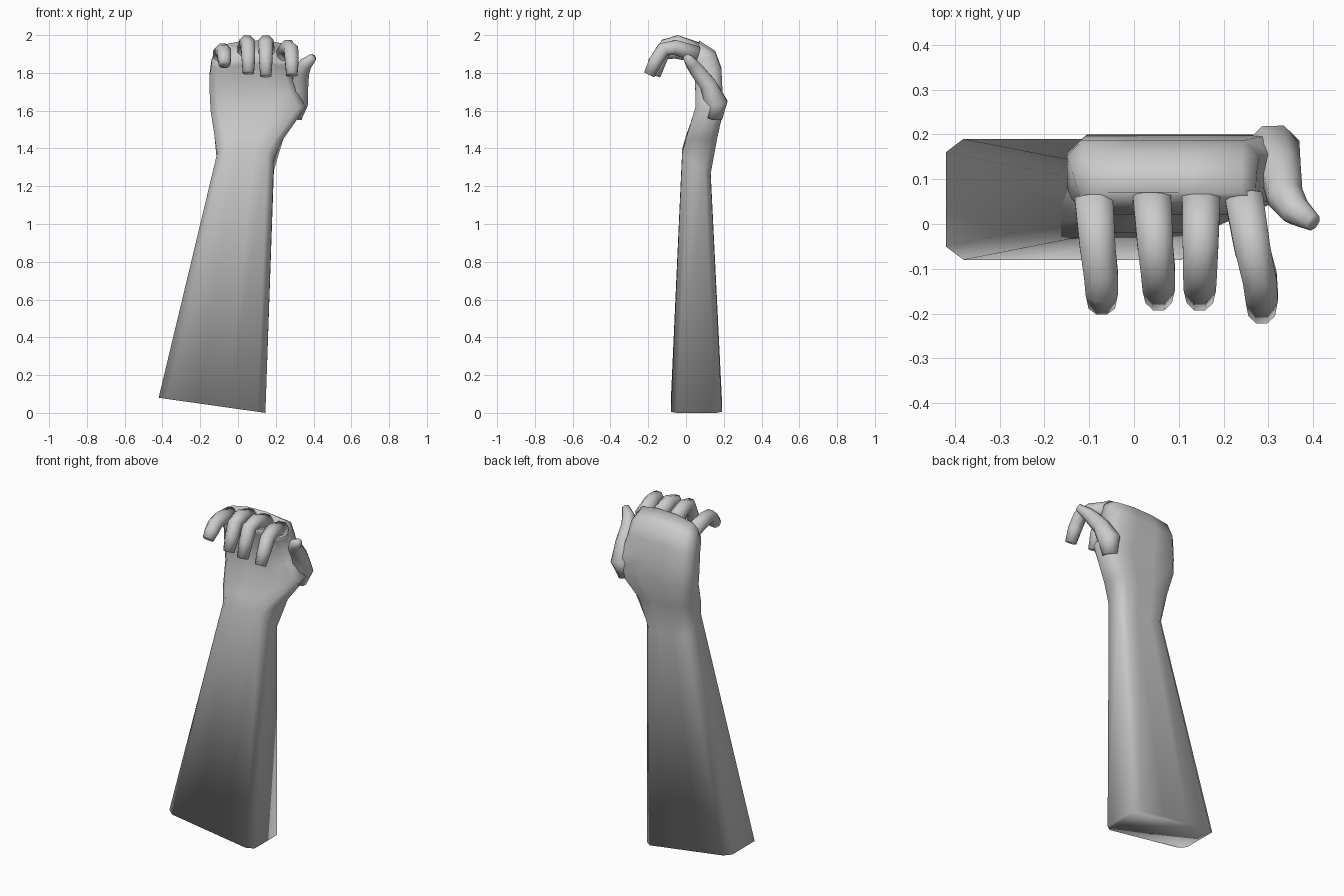
import bpy
import bmesh
from math import cos, sin, pi
from mathutils import Vector

cube = bpy.data.objects.get("Cube")
if cube:
    bpy.data.objects.remove(cube)

skin = bpy.data.materials.new("plain grey")
skin.use_nodes = True
grey = (0.6, 0.6, 0.6, 1)
skin.diffuse_color = grey
skin.node_tree.nodes["Principled BSDF"].inputs["Base Color"].default_value = grey


def loft(name, rings):
    """Skin a list of equal-length point rings into a closed smooth object."""
    bm = bmesh.new()
    loops = [[bm.verts.new(point) for point in ring] for ring in rings]
    for lower, upper in zip(loops, loops[1:]):
        for i in range(len(lower)):
            j = (i + 1) % len(lower)
            bm.faces.new((lower[i], lower[j], upper[j], upper[i]))
    bm.faces.new(loops[0])
    bm.faces.new(loops[-1])
    bmesh.ops.recalc_face_normals(bm, faces=bm.faces)
    for face in bm.faces:
        face.smooth = True
    mesh = bpy.data.meshes.new(name)
    bm.to_mesh(mesh)
    bm.free()
    mesh.materials.append(skin)
    obj = bpy.data.objects.new(name, mesh)
    bpy.context.collection.objects.link(obj)
    return obj


def slab_ring(left, right, front, back, chamfer):
    """Chamfered box section; left/right are (x, z), front/back are (y, z offset)."""
    cu, cv = chamfer
    outline = [(cu, 0), (.35, 0), (.65, 0), (1 - cu, 0), (1, cv), (1, 1 - cv),
               (1 - cu, 1), (.65, 1), (.35, 1), (cu, 1), (0, 1 - cv), (0, cv)]
    left, right, front, back = map(Vector, (left, right, front, back))
    ring = []
    for u, v in outline:
        x, z = left.lerp(right, u)
        y, lift = front.lerp(back, v)
        crown = max(0, z - 1.7) * .15 * sin(pi * u)
        ring.append((x, y, z + lift + crown))
    return ring


def tube(name, path, radii, sides=8):
    """Round limb swept along a path, its sections kept level with the x axis."""
    path = [Vector(p) for p in path]
    last = len(path) - 1
    rings = []
    for i, (centre, radius) in enumerate(zip(path, radii)):
        along = (path[min(i + 1, last)] - path[max(i - 1, 0)]).normalized()
        across = Vector((1, 0, 0))
        across = (across - along * across.dot(along)).normalized()
        normal = along.cross(across)
        angles = [2 * pi * (k + .5) / sides for k in range(sides)]
        rings.append([centre + radius * (across * cos(a) + normal * sin(a)) for a in angles])
    return loft(name, rings)


# Forearm, wrist and palm as one continuous skin
square, soft, palm = (.07, .11), (.12, .22), (.08, .25)
loft("forearm_and_palm", [
    slab_ring((-.42, .08), (.145, 0), (-.08, 0), (.19, 0), square),
    slab_ring((-.11, 1.37), (.19, 1.34), (-.02, .03), (.13, -.08), soft),
    slab_ring((-.125, 1.47), (.24, 1.45), (0, 0), (.165, 0), soft),
    slab_ring((-.145, 1.6), (.36, 1.62), (.05, 0), (.2, 0), palm),
    slab_ring((-.15, 1.69), (.31, 1.7), (.05, 0), (.193, .01), palm),
    slab_ring((-.15, 1.78), (.28, 1.79), (.045, 0), (.187, .03), palm),
    slab_ring((-.14, 1.84), (.275, 1.85), (.025, -.02), (.155, .05), palm),
    slab_ring((-.12, 1.88), (.27, 1.89), (.02, -.04), (.07, .06), palm),
])


# Curled fingers
def finger(name, base_x, tip_x, tip_y, top, tip_z):
    drop = top - tip_z
    bend = [(0, 0, .25), (.5, .3, 0), (.9, .62, .08), (1, .82, .5), (1, 1, 1)]
    path = []
    for sway, reach, fall in bend:
        y = .06 if reach == 0 else tip_y * reach
        path.append((base_x + (tip_x - base_x) * sway, y, top - drop * fall))
    tube(name, path, (.046, .043, .041, .039, .032))


finger("little_finger", -.09, -.072, -.18, 1.915, 1.845)
finger("ring_finger", .04, .055, -.165, 1.96, 1.8)
finger("middle_finger", .15, .147, -.165, 1.96, 1.785)
finger("index_finger", .245, .285, -.195, 1.935, 1.79)

# Thumb, rising from the side of the palm
tube("thumb",
     [(.295, .15, 1.56), (.31, .16, 1.64), (.328, .115, 1.74),
      (.338, .06, 1.81), (.36, .03, 1.85), (.4, .003, 1.885)],
     (.045, .065, .048, .042, .035, .02))
